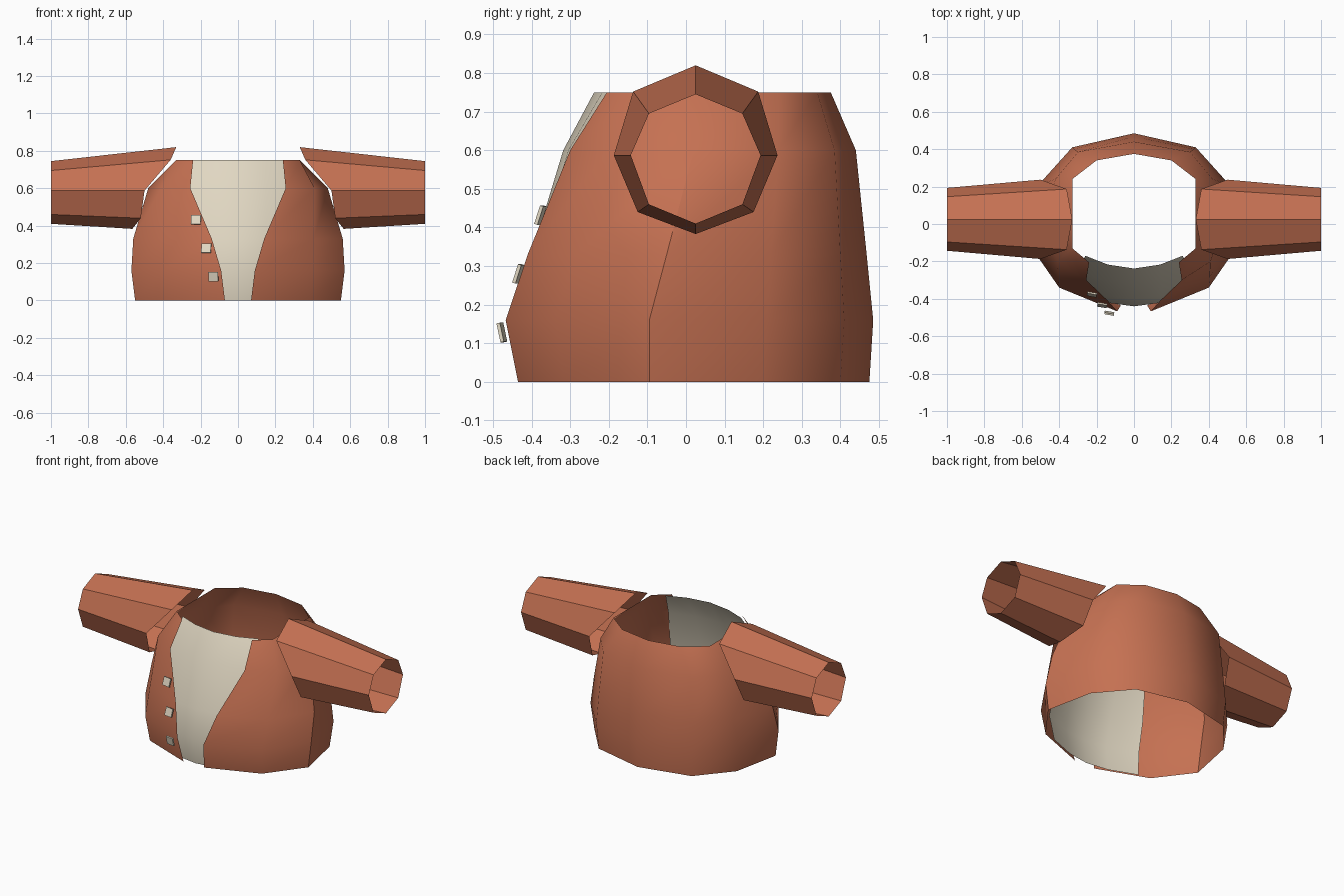
import bpy, math
from mathutils import Matrix, Vector

if "Cube" in bpy.data.objects:
    bpy.data.objects.remove(bpy.data.objects["Cube"])


def material(name, rgb):
    m = bpy.data.materials.new(name)
    m.diffuse_color = (*rgb, 1)
    m.use_nodes = True
    m.node_tree.nodes["Principled BSDF"].inputs["Base Color"].default_value = m.diffuse_color
    return m


RUST = material("rust_cloth", (0.56, 0.165, 0.085))
CREAM = material("cream_cloth", (0.75, 0.68, 0.54))


def make(name, verts, faces, mat, smooth=None):
    me = bpy.data.meshes.new(name)
    me.from_pydata(verts, [], faces)
    me.materials.append(mat)
    ob = bpy.data.objects.new(name, me)
    bpy.context.collection.objects.link(ob)
    if smooth:
        bpy.ops.object.select_all(action='DESELECT')
        ob.select_set(True)
        bpy.context.view_layer.objects.active = ob
        bpy.ops.object.shade_smooth_by_angle(angle=math.radians(smooth))
    return ob


def loft(name, rings, mat, closed=False, smooth=None):
    """Skin a list of equally long point rows."""
    n = len(rings[0])
    verts = [p for r in rings for p in r]
    faces = []
    for j in range(len(rings) - 1):
        for i in range(n if closed else n - 1):
            k = (i + 1) % n
            faces.append((j * n + i, j * n + k, (j + 1) * n + k, (j + 1) * n + i))
    return make(name, verts, faces, mat, smooth)


def mirrored(half, z):
    """Half outline starting on the centre line -> full row at height z."""
    left = [(-x, y, z) for x, y in reversed(half[1:])]
    return left + [(x, y, z) for x, y in half]


# Jacket body: half outlines from back centre round the side to the front edge
jacket = {
    0.00: [(0, .475), (.32, .40), (.49, .20), (.55, -.095), (.385, -.315), (.07, -.435)],
    0.16: [(0, .485), (.33, .41), (.51, .21), (.57, -.095), (.40, -.34), (.09, -.467)],
    0.33: [(0, .468), (.32, .40), (.48, .22), (.56, -.05), (.405, -.285), (.14, -.41)],
    0.60: [(0, .44), (.30, .385), (.42, .24), (.48, .02), (.41, -.20), (.255, -.30)],
    0.75: [(0, .375), (.20, .34), (.33, .24), (.33, .02), (.33, -.13), (.24, -.205)],
}
# rows run clockwise, so reverse them to face outwards
loft("jacket_body", [mirrored(h, z)[::-1] for z, h in jacket.items()], RUST, smooth=40)

# Shirt front: half outlines from the centre to the edge hidden under the jacket
shirt = {
    0.00: [(0, -.415), (.14, -.395), (.31, -.33)],
    0.16: [(0, -.44), (.15, -.42), (.33, -.35)],
    0.33: [(0, -.40), (.15, -.385), (.32, -.305)],
    0.60: [(0, -.318), (.15, -.305), (.30, -.255)],
    0.75: [(0, -.238), (.14, -.217), (.26, -.17)],
}
loft("shirt_front", [mirrored(h, z) for z, h in shirt.items()], CREAM, smooth=40)

# Sleeves: tapered eight-sided tubes, cut slanted at the shoulder
shoulder = [(.33, 0, .82), (.36, .162, .752), (.50, .212, .587), (.52, .15, .44),
            (.565, 0, .383), (.52, -.15, .44), (.50, -.212, .587), (.36, -.162, .752)]
cuff = [(1, 0, .745), (1, .121, .695), (1, .168, .587), (1, .121, .46),
        (1, 0, .41), (1, -.121, .46), (1, -.168, .587), (1, -.121, .695)]
for side, s in (("right", 1), ("left", -1)):
    rings = [[(s * x, y + .025, z) for x, y, z in r][::-s] for r in (shoulder, cuff)]
    loft("sleeve_" + side, rings, RUST, closed=True)

# Buttons: thin tilted plates along one jacket edge
for i, (x, y, z, tilt) in enumerate([(-.225, -.377, .432, -18), (-.17, -.434, .28, -18),
                                     (-.132, -.477, .128, 12)]):
    rot = Matrix.Rotation(math.radians(-10), 3, 'Z') @ Matrix.Rotation(math.radians(tilt), 3, 'X')
    verts = [Vector((x, y, z)) + rot @ Vector((a * .026, b * .0045, c * .025))
             for a in (-1, 1) for b in (-1, 1) for c in (-1, 1)]
    faces = [(0, 1, 3, 2), (4, 6, 7, 5), (0, 4, 5, 1), (2, 3, 7, 6), (0, 2, 6, 4), (1, 5, 7, 3)]
    make(f"button_{i + 1}", verts, faces, CREAM)
